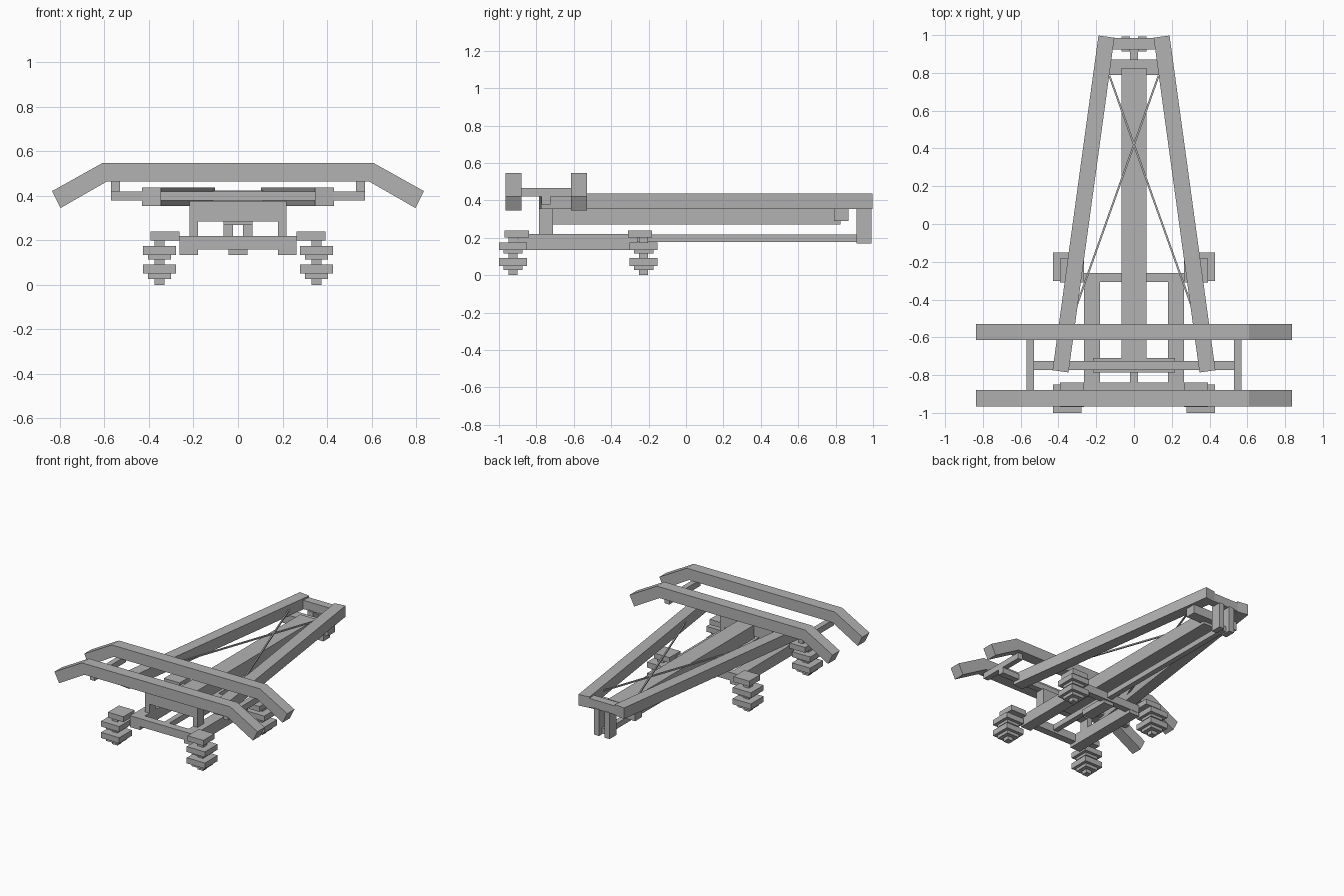
import bpy, bmesh
from mathutils import Vector

cube = bpy.data.objects.get("Cube")
if cube:
    bpy.data.objects.remove(cube, do_unlink=True)

grey = bpy.data.materials.new("plain_grey")
grey.use_nodes = True
colour = (0.45, 0.45, 0.45, 1)
grey.diffuse_color = colour
grey.node_tree.nodes["Principled BSDF"].inputs["Base Color"].default_value = colour


def finish(name, bm):
    bmesh.ops.recalc_face_normals(bm, faces=bm.faces)
    mesh = bpy.data.meshes.new(name)
    bm.to_mesh(mesh)
    bm.free()
    mesh.materials.append(grey)
    obj = bpy.data.objects.new(name, mesh)
    bpy.context.collection.objects.link(obj)
    return obj


def box(name, xs, ys, zs):
    bm = bmesh.new()
    bmesh.ops.create_cube(bm, size=1)
    for v in bm.verts:
        v.co = [(a + b) / 2 + c * (b - a) for c, (a, b) in zip(v.co, (xs, ys, zs))]
    return finish(name, bm)


def pair(name, xs, ys, zs):
    box("left_" + name, xs, ys, zs)
    box("right_" + name, (-xs[1], -xs[0]), ys, zs)


def bar(name, start, end, width, height):
    # Level square-ended bar between two points
    start, end = Vector(start), Vector(end)
    along = end - start
    obj = box(name, (-width / 2, width / 2), (0, along.length), (-height / 2, height / 2))
    obj.rotation_mode = 'QUATERNION'
    obj.rotation_quaternion = Vector((0, 1, 0)).rotation_difference(along)
    obj.location = start


def bow(name, y0, y1):
    # Flat beam with both ends bent down
    half = [(0.61, 0.547), (0.836, 0.421), (0.798, 0.345), (0.59, 0.464)]
    outline = half + [(-x, z) for x, z in reversed(half)]
    bm = bmesh.new()
    face = bm.faces.new([bm.verts.new((x, y0, z)) for x, z in outline])
    moved = bmesh.ops.extrude_face_region(bm, geom=[face])["geom"]
    bmesh.ops.translate(bm, vec=(0, y1 - y0, 0),
                        verts=[g for g in moved if isinstance(g, bmesh.types.BMVert)])
    finish(name, bm)


# Bent top beams and their supports
bow("front_bow", -0.965, -0.88)
bow("rear_bow", -0.615, -0.53)
pair("bow_bracket", (0.53, 0.57), (-0.93, -0.56), (0.42, 0.465))
box("bow_crossbar", (-0.57, 0.57), (-0.772, -0.725), (0.378, 0.42))

# Tapering upper frame with crossed tie rods
for side, s in (("left", 1), ("right", -1)):
    bar(side + "_frame_beam", (s * 0.389, -0.78, 0.396), (s * 0.146, 0.992, 0.396), 0.085, 0.082)
    bar(side + "_tie_rod", (s * 0.31, -0.45, 0.4), (s * -0.13, 0.785, 0.4), 0.01, 0.01)
box("rear_crossbar", (-0.12, 0.12), (0.925, 0.985), (0.36, 0.425))
box("spine_crossbar", (-0.19, 0.19), (0.79, 0.87), (0.29, 0.358))
box("spine", (-0.065, 0.065), (-0.72, 0.825), (0.27, 0.37))
pair("rear_post", (0.022, 0.065), (0.912, 0.992), (0.17, 0.365))

# Portal carrying the upper frame
box("portal_beam", (-0.217, 0.217), (-0.785, -0.71), (0.285, 0.377))
pair("portal_leg", (0.18, 0.217), (-0.785, -0.71), (0.215, 0.285))

# Lower frame
pair("lower_beam", (0.18, 0.264), (-0.895, -0.262), (0.135, 0.219))
box("front_lower_crossbar", (-0.264, 0.264), (-0.895, -0.84), (0.16, 0.22))
box("rear_lower_crossbar", (-0.264, 0.264), (-0.308, -0.26), (0.16, 0.22))
box("tongue", (-0.02, 0.02), (-0.85, 0.96), (0.177, 0.218))
box("tongue_block", (-0.043, 0.043), (-0.5, -0.27), (0.135, 0.178))

# Four feet: stacked square blocks, each given as half width and height range
stack = [(0.023, 0, 0.027), (0.052, 0.027, 0.05), (0.075, 0.05, 0.092), (0.023, 0.092, 0.115),
         (0.052, 0.115, 0.135), (0.075, 0.135, 0.175), (0.023, 0.175, 0.2)]
for end, y, arm in (("front", -0.925, (-0.97, -0.84)), ("rear", -0.227, (-0.31, -0.183))):
    pair(end + "_foot_arm", (0.264, 0.393), arm, (0.2, 0.24))
    for i, (r, z0, z1) in enumerate(stack):
        pair(f"{end}_foot_block_{i + 1}", (0.353 - r, 0.353 + r), (y - r, y + r), (z0, z1))
